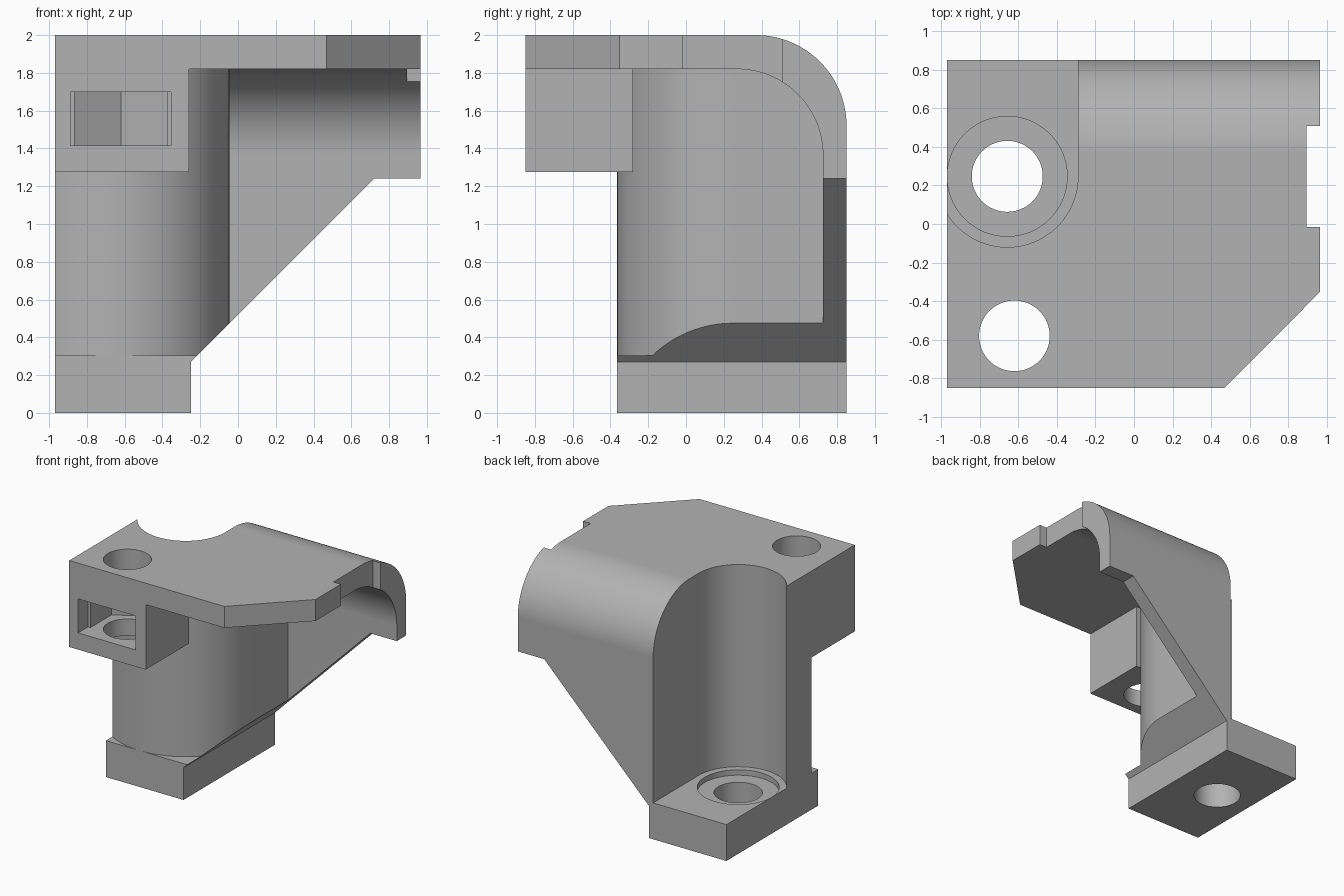
import bpy
import bmesh
from math import cos, sin, pi, radians

cube = bpy.data.objects.get("Cube")
if cube:
    bpy.data.objects.remove(cube)

grey = bpy.data.materials.new("plain_grey")
grey.use_nodes = True
grey.diffuse_color = (0.45, 0.45, 0.45, 1)
grey.node_tree.nodes["Principled BSDF"].inputs["Base Color"].default_value = (0.45, 0.45, 0.45, 1)

PLACE = {"x": lambda a, b, t: (t, a, b),
         "y": lambda a, b, t: (a, t, b),
         "z": lambda a, b, t: (a, b, t)}


def prism(name, points, axis, low, high):
    """Extrude a 2D outline along an axis."""
    bm = bmesh.new()
    face = bm.faces.new([bm.verts.new(PLACE[axis](a, b, low)) for a, b in points])
    moved = bmesh.ops.extrude_face_region(bm, geom=[face])["geom"]
    step = PLACE[axis](0, 0, high - low)
    bmesh.ops.translate(bm, vec=step, verts=[v for v in moved if isinstance(v, bmesh.types.BMVert)])
    bmesh.ops.recalc_face_normals(bm, faces=bm.faces)
    mesh = bpy.data.meshes.new(name)
    bm.to_mesh(mesh)
    bm.free()
    mesh.materials.append(grey)
    obj = bpy.data.objects.new(name, mesh)
    bpy.context.collection.objects.link(obj)
    return obj


def rect(a0, a1, b0, b1):
    return [(a0, b0), (a1, b0), (a1, b1), (a0, b1)]


def box(name, x, y, z):
    return prism(name, rect(*x, *y), "z", *z)


def arc(cx, cy, r, start, end, n=32):
    angles = [radians(start + (end - start) * i / n) for i in range(n + 1)]
    return [(cx + r * cos(t), cy + r * sin(t)) for t in angles]


def circle(cx, cy, r, n=64):
    return arc(cx, cy, r, 0, 360, n)[:-1]


def combine(body, tool, operation):
    """Apply one boolean and discard the helper."""
    tool.hide_render = True
    mod = body.modifiers.new(operation, "BOOLEAN")
    mod.operation, mod.solver, mod.object = operation, "EXACT", tool
    graph = bpy.context.evaluated_depsgraph_get()
    result = bpy.data.meshes.new_from_object(body.evaluated_get(graph))
    body.modifiers.clear()
    body.data = result
    bpy.data.objects.remove(tool)


BORE = (-0.657, 0.247)
HOLE = (-0.62, -0.58)
FAR = 1.2

# Top plate curving down into the back wall
shell = [(-1, 1.82)] + arc(0.27, 1.365, 0.455, 90, 0) + [(0.725, 0.1), (1, 0.1), (1, 2.2), (-1, 2.2)]
bracket = prism("mounting_bracket", shell, "x", -FAR, FAR)

# Foot, round column and front nut block
column = arc(*BORE, 0.612, 180, 360, 64) + [(BORE[0] + 0.612, 1.1), (BORE[0] - 0.612, 1.1)]
for part in (box("foot", (-FAR, 0.5), (-0.365, 1.1), (-0.1, 0.305)),
             prism("column", column, "z", 0.2, 1.9),
             box("nut_block", (-FAR, -0.26), (-1, -0.28), (1.275, 2.1))):
    combine(bracket, part, "UNION")

# Trim to the outer envelope with its rounded back edge
envelope = [(-0.85, 0), (0.85, 0)] + arc(0.37, 1.52, 0.48, 0, 90) + [(-0.85, 2)]
combine(bracket, prism("envelope", envelope, "x", -0.97, 0.965), "INTERSECT")

# Diagonal underside of the wall, foot and column
slope = [(-0.25, -0.2), (FAR, -0.2), (FAR, 1.24), (0.72, 1.24), (-0.25, 0.27)]
# Open screw channel, hexagonal nut pocket and clipped plate corner
channel = arc(*BORE, 0.367, 180, 360, 48) + [(BORE[0] + 0.367, FAR), (BORE[0] - 0.367, FAR)]
nut = [(HOLE[0] + 0.283 * sin(k * pi / 3), HOLE[1] + 0.283 * cos(k * pi / 3)) for k in (-1, 0, 1)]
nut = nut + [(nut[2][0], -1), (nut[0][0], -1)]
for cutter in (prism("slope_cut", slope, "y", -FAR, FAR),
               prism("channel_cut", channel, "z", 0.305, 2.3),
               prism("washer_recess", circle(*BORE, 0.311), "z", 0.26, 0.5),
               prism("foot_hole", circle(*BORE, 0.184), "z", -0.2, 0.5),
               prism("plate_hole", circle(*HOLE, 0.183), "z", 1.1, 2.3),
               prism("nut_pocket", nut, "z", 1.415, 1.7),
               box("pocket_mouth", (-0.888, -0.355), (-1, -0.72), (1.415, 1.7)),
               box("edge_notch", (0.895, FAR), (-0.015, 0.507), (1.3, 2.3)),
               prism("corner_cut", [(0.27, -1.05), (1.165, -0.15), (1.165, -1.05)], "z", 1.5, 2.3)):
    combine(bracket, cutter, "DIFFERENCE")

# Smooth curved walls, keep edges crisp
bpy.ops.object.select_all(action="DESELECT")
bracket.select_set(True)
bpy.context.view_layer.objects.active = bracket
bpy.ops.object.shade_smooth_by_angle(angle=radians(25))
weighted = bracket.modifiers.new("flat_faces", "WEIGHTED_NORMAL")
weighted.keep_sharp = True
